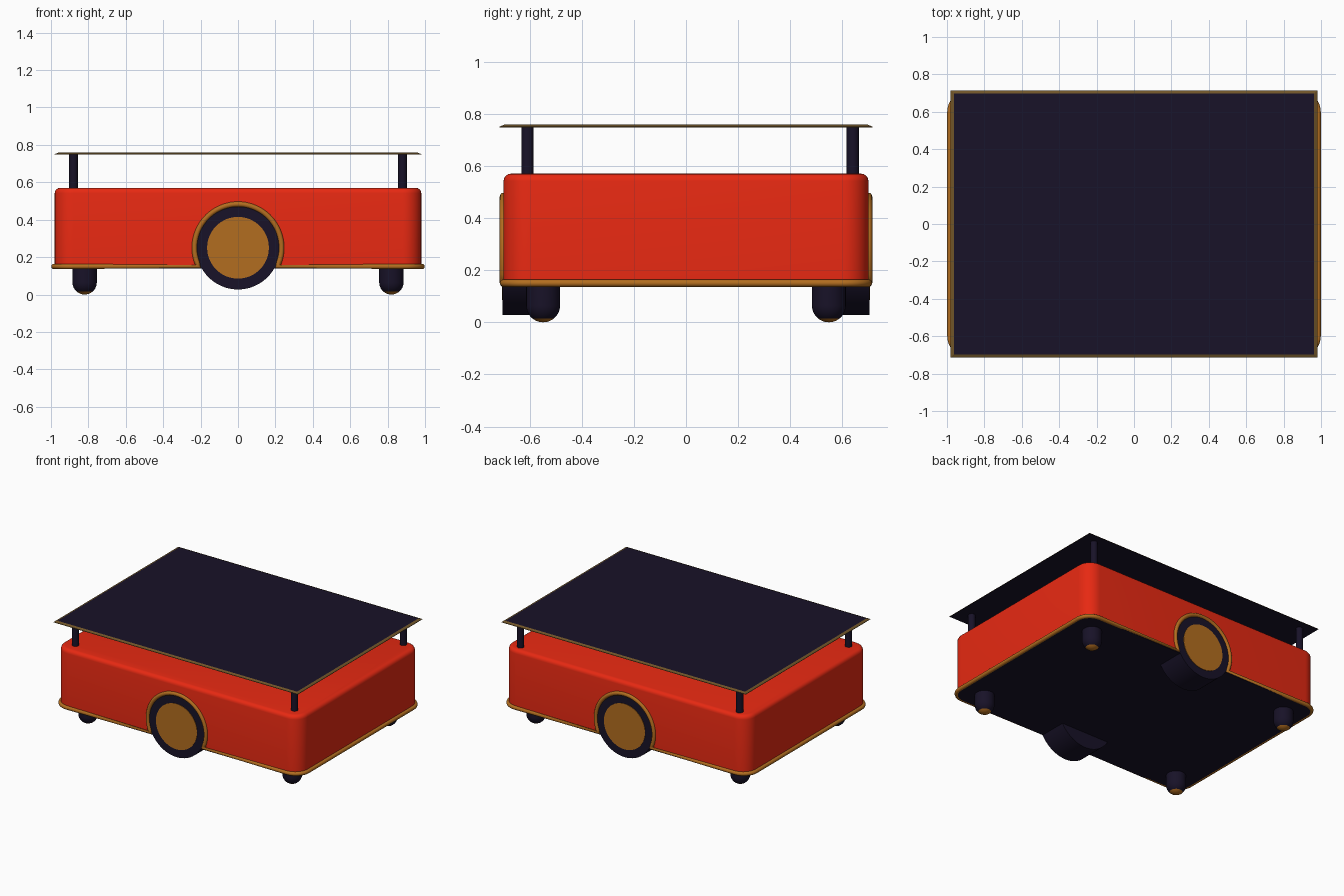
import bpy, bmesh, math
from mathutils import Matrix, Vector

if "Cube" in bpy.data.objects:
    bpy.data.objects.remove(bpy.data.objects["Cube"])


def material(name, rgb):
    m = bpy.data.materials.new(name)
    m.diffuse_color = (*rgb, 1)
    m.use_nodes = True
    m.node_tree.nodes["Principled BSDF"].inputs["Base Color"].default_value = m.diffuse_color
    return m


RED = material("red_paint", (0.80, 0.022, 0.006))
GOLD = material("gold", (0.45, 0.155, 0.014))
EDGE = material("dull_gold", (0.16, 0.09, 0.022))
DARK = material("dark_navy", (0.009, 0.006, 0.021))


def finish(name, bm, *mats, angle=35):
    bmesh.ops.recalc_face_normals(bm, faces=bm.faces[:])
    me = bpy.data.meshes.new(name)
    bm.to_mesh(me)
    bm.free()
    ob = bpy.data.objects.new(name, me)
    bpy.context.collection.objects.link(ob)
    for m in mats:
        me.materials.append(m)
    bpy.ops.object.select_all(action='DESELECT')
    ob.select_set(True)
    bpy.context.view_layer.objects.active = ob
    bpy.ops.object.shade_smooth_by_angle(angle=math.radians(angle))
    return ob


def rounded_slab(name, hx, hy, z0, z1, r, mat, top=0.0):
    bm = bmesh.new()
    bmesh.ops.create_cube(bm, size=1, matrix=Matrix.Translation((0, 0, (z0 + z1) / 2))
                          @ Matrix.Diagonal((2 * hx, 2 * hy, z1 - z0, 1)))
    upright = [e for e in bm.edges if abs(e.verts[0].co.z - e.verts[1].co.z) > 1e-4]
    bmesh.ops.bevel(bm, geom=upright, offset=r, segments=10, profile=0.5, affect='EDGES')
    if top:
        rim = [e for e in bm.edges if all(v.co.z > z1 - 1e-4 for v in e.verts)]
        bmesh.ops.bevel(bm, geom=rim, offset=top, segments=4, profile=0.5, affect='EDGES')
    return finish(name, bm, mat)


def cylinder(name, r, length, matrix, mat, segs=32, bevel=0.0):
    bm = bmesh.new()
    bmesh.ops.create_cone(bm, cap_ends=True, segments=segs, radius1=r, radius2=r,
                          depth=length, matrix=matrix)
    return finish(name, bm, mat)


def lathe(name, profile, x, y, mat):
    bm = bmesh.new()
    vs = [bm.verts.new((r, 0, z)) for r, z in profile]
    es = [bm.edges.new(p) for p in zip(vs, vs[1:])]
    bmesh.ops.spin(bm, geom=vs + es, axis=(0, 0, 1), cent=(0, 0, 0),
                   angle=math.tau, steps=32, use_duplicate=False)
    bmesh.ops.remove_doubles(bm, verts=bm.verts[:], dist=1e-5)
    bmesh.ops.translate(bm, verts=bm.verts[:], vec=(x, y, 0))
    return finish(name, bm, mat)


# Main body and dark underside
rounded_slab("body", 0.98, 0.70, 0.145, 0.57, 0.10, RED, top=0.028)
rounded_slab("bottom_plate", 0.982, 0.702, 0.138, 0.15, 0.10, DARK)

# Gold trim: one path round the base that climbs over each wheel
WZ, ARCH, TZ, R = 0.25, 0.233, 0.15, 0.10
start = math.asin((TZ - WZ) / ARCH)
half = []
for i in range(49):
    a = math.pi - start + (2 * start - math.pi) * i / 48
    half.append(Vector((ARCH * math.cos(a), -0.70, WZ + ARCH * math.sin(a))))
for cy, a0 in ((-0.70 + R, -90), (0.70 - R, 0)):
    for i in range(11):
        a = math.radians(a0 + 9 * i)
        half.append(Vector((0.984 - R + R * math.cos(a), cy + R * math.sin(a), TZ)))
n = 49 + 11
path = half[:n]
path = path + half[n:]
# Second half: rear arch, then the left corners
path += [Vector((-p.x, -p.y, p.z)) for p in half]
curve = bpy.data.curves.new("trim", 'CURVE')
curve.dimensions = '3D'
curve.bevel_depth = 0.0145
curve.bevel_resolution = 3
spline = curve.splines.new('POLY')
spline.points.add(len(path) - 1)
for pt, co in zip(spline.points, path):
    pt.co = (*co, 1)
spline.use_cyclic_u = True
curve.materials.append(GOLD)
bpy.context.collection.objects.link(bpy.data.objects.new("base_trim", curve))

# Drive wheels with gold hubs
turn = Matrix.Rotation(math.pi / 2, 4, 'X')
for s, side in ((-1, "front"), (1, "back")):
    cylinder(f"{side}_wheel", 0.223, 0.203, Matrix.Translation((0, s * 0.6015, WZ)) @ turn, DARK, 64)
    cylinder(f"{side}_hub", 0.165, 0.10, Matrix.Translation((0, s * 0.656, WZ)) @ turn, GOLD, 64)

# Casters with gold tips, and posts under the tray
CR = 0.065
arc = [(CR * math.cos(math.radians(a)), CR - CR * math.sin(math.radians(a)))
       for a in range(0, 91, 5)]
arc[-1] = (0.0, 0.0)
for sx in (-1, 1):
    for sy in (-1, 1):
        tag = ("back" if sy > 0 else "front") + ("_right" if sx > 0 else "_left")
        lathe(f"{tag}_caster", [(CR, 0.145)] + arc[:11], sx * 0.82, sy * 0.548, DARK)
        lathe(f"{tag}_caster_tip", arc[10:], sx * 0.82, sy * 0.548, GOLD)
        py = 0.64 if sy > 0 else -0.608
        cylinder(f"{tag}_post", 0.0235, 0.20, Matrix.Translation((sx * 0.88, py, 0.65)), DARK, 24)

# Thin tray with a sloping gold edge
bm = bmesh.new()
rings = []
for hx, hy, z in ((0.98, 0.715, 0.748), (0.98, 0.715, 0.751), (0.962, 0.697, 0.758)):
    rings.append([bm.verts.new((sx * hx, sy * hy, z))
                  for sx, sy in ((-1, -1), (1, -1), (1, 1), (-1, 1))])
for a, b in zip(rings, rings[1:]):
    for i in range(4):
        j = (i + 1) % 4
        bm.faces.new((a[i], a[j], b[j], b[i]))
for ring in (rings[0], rings[-1]):
    bm.faces.new(ring).material_index = 1
finish("tray", bm, EDGE, DARK, angle=10)
